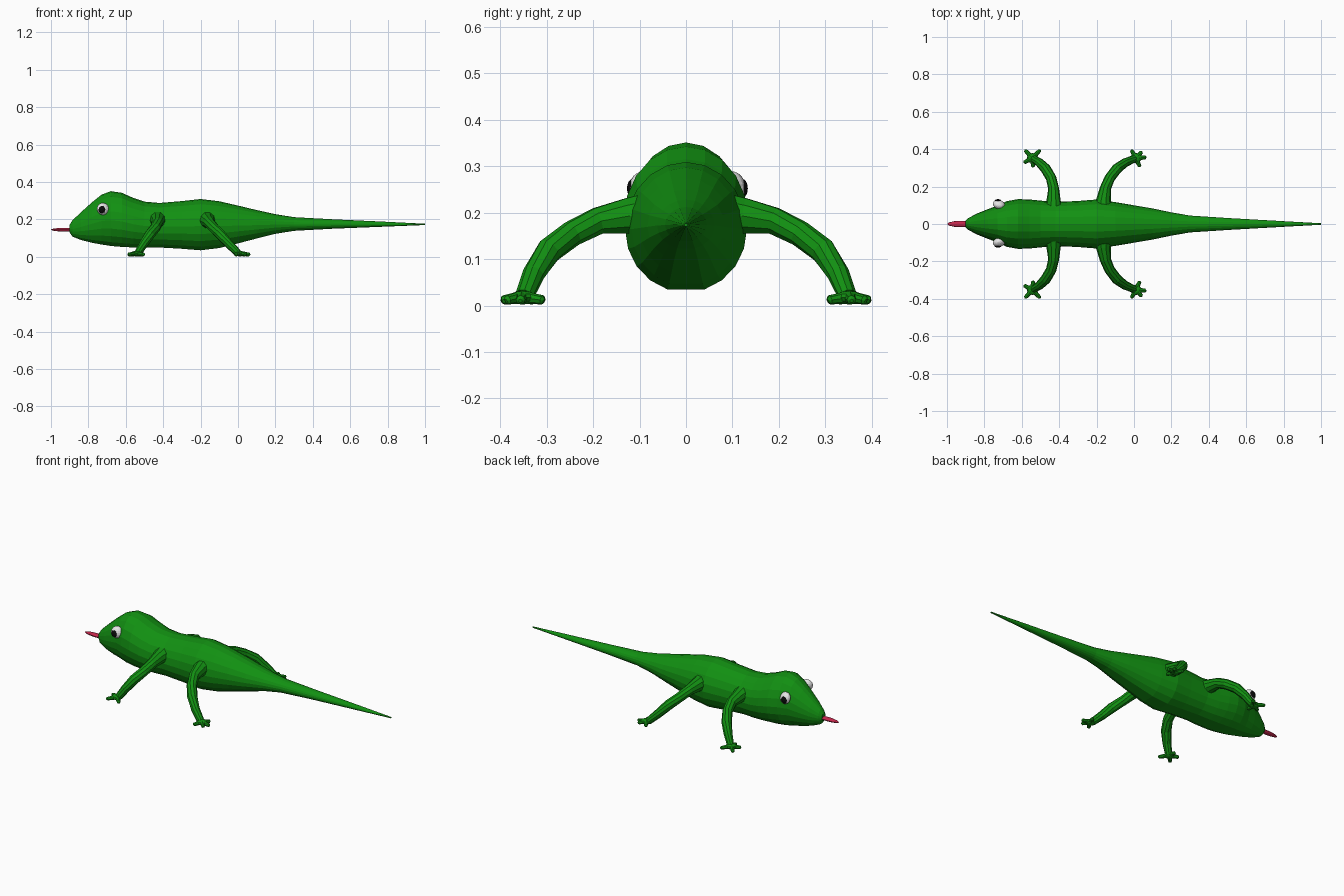
import bpy, bmesh, math
from mathutils import Vector, Matrix

if "Cube" in bpy.data.objects:
    bpy.data.objects.remove(bpy.data.objects["Cube"])

def material(name, rgb):
    m = bpy.data.materials.new(name)
    m.diffuse_color = (*rgb, 1)
    m.use_nodes = True
    m.node_tree.nodes["Principled BSDF"].inputs["Base Color"].default_value = m.diffuse_color
    return m

green = material("leaf green", (0.006, 0.28, 0.006))
white = material("eye white", (0.8, 0.8, 0.8))
black = material("pupil black", (0.003, 0.003, 0.003))
red = material("tongue red", (0.55, 0.02, 0.07))

def finish(name, bm, mat):
    bmesh.ops.recalc_face_normals(bm, faces=bm.faces)
    me = bpy.data.meshes.new(name)
    bm.to_mesh(me)
    bm.free()
    me.materials.append(mat)
    ob = bpy.data.objects.new(name, me)
    bpy.context.collection.objects.link(ob)
    return ob

def loft(bm, rings):
    loops = [[bm.verts.new(p) for p in r] for r in rings]
    n = len(loops[0])
    for a, b in zip(loops, loops[1:]):
        for i in range(n):
            j = (i + 1) % n
            bm.faces.new((a[i], a[j], b[j], b[i]))
    bm.faces.new(loops[0])
    bm.faces.new(loops[-1])

def tube(bm, pts, n=10):
    # pts: (x, y, z, radius); rings stand across the path
    ps = [Vector(p[:3]) for p in pts]
    rings = []
    for i, p in enumerate(ps):
        t = (ps[min(i + 1, len(ps) - 1)] - ps[max(i - 1, 0)]).normalized()
        u = t.cross(Vector((0, 0, 1))).normalized()
        v = u.cross(t)
        rings.append([p + pts[i][3] * (u * math.cos(k * math.tau / n) + v * math.sin(k * math.tau / n))
                      for k in range(n)])
    loft(bm, rings)

def ellipsoid(name, loc, size, mat, rot=None, seg=16, rows=10):
    bm = bmesh.new()
    m = Matrix.Translation(loc) @ (rot or Matrix()) @ Matrix.Diagonal((*size, 1))
    bmesh.ops.create_uvsphere(bm, u_segments=seg, v_segments=rows, radius=1, matrix=m)
    return finish(name, bm, mat)

# Body from snout to tail tip: x, half width, bottom, top
SECTIONS = [
    (-0.90, 0.018, 0.130, 0.172), (-0.885, 0.032, 0.108, 0.195), (-0.84, 0.056, 0.090, 0.238),
    (-0.78, 0.080, 0.075, 0.292), (-0.73, 0.098, 0.066, 0.332), (-0.68, 0.122, 0.058, 0.351),
    (-0.62, 0.133, 0.053, 0.342), (-0.56, 0.131, 0.050, 0.315), (-0.50, 0.125, 0.049, 0.295),
    (-0.42, 0.118, 0.050, 0.288), (-0.30, 0.123, 0.043, 0.298), (-0.20, 0.131, 0.035, 0.309),
    (-0.10, 0.117, 0.047, 0.297), (0.0, 0.100, 0.072, 0.274), (0.10, 0.083, 0.098, 0.250),
    (0.20, 0.062, 0.123, 0.228), (0.30, 0.045, 0.139, 0.212), (0.50, 0.032, 0.150, 0.201),
    (0.80, 0.015, 0.162, 0.187), (1.0, 0.004, 0.170, 0.177)]
N = 20
rings = []
for x, w, lo, hi in SECTIONS:
    mid = lo + (hi - lo) * 0.47
    ring = []
    for k in range(N):
        a = k * math.tau / N
        s, c = math.sin(a), math.cos(a)
        if c > 0:
            z = mid + (hi - mid) * c
        else:  # flat belly strip
            z = mid + (mid - lo) * max(c / math.cos(math.tau / N), -1)
        ring.append((x, w * s, z))
    rings.append(ring)
bm = bmesh.new()
loft(bm, rings)
finish("body", bm, green)

# Tongue
ellipsoid("tongue", (-0.925, 0, 0.145), (0.075, 0.017, 0.010), red, seg=12, rows=8)

# Legs and feet
LEGS = {
    "front": ([(-0.43, 0.08, 0.195, 0.050), (-0.43, 0.125, 0.193, 0.038), (-0.43, 0.19, 0.182, 0.029),
               (-0.443, 0.245, 0.155, 0.028), (-0.472, 0.295, 0.118, 0.028), (-0.505, 0.328, 0.068, 0.024),
               (-0.535, 0.348, 0.020, 0.020)],
              (-0.543, 0.352), [(-0.58, 0.392), (-0.505, 0.392), (-0.585, 0.330), (-0.54, 0.308)]),
    "back": ([(-0.165, 0.08, 0.195, 0.050), (-0.163, 0.125, 0.193, 0.040), (-0.153, 0.19, 0.182, 0.030),
              (-0.130, 0.245, 0.155, 0.028), (-0.092, 0.295, 0.118, 0.028), (-0.048, 0.328, 0.068, 0.024),
              (0.0, 0.348, 0.020, 0.020)],
             (0.010, 0.352), [(-0.012, 0.392), (0.040, 0.384), (0.060, 0.356), (0.030, 0.310)]),
}
for place, (path, foot, toes) in LEGS.items():
    for side, s in (("right", 1), ("left", -1)):
        bm = bmesh.new()
        tube(bm, [(x, y * s, z, r) for x, y, z, r in path])
        finish(f"{place}_leg_{side}", bm, green)
        bm = bmesh.new()
        m = Matrix.Translation((foot[0], foot[1] * s, 0.017)) @ Matrix.Diagonal((0.030, 0.028, 0.015, 1))
        bmesh.ops.create_uvsphere(bm, u_segments=10, v_segments=6, radius=1, matrix=m)
        for tx, ty in toes:
            tube(bm, [(foot[0], foot[1] * s, 0.018, 0.015),
                      (foot[0] * 0.3 + tx * 0.7, (foot[1] * 0.3 + ty * 0.7) * s, 0.014, 0.011),
                      (tx, ty * s, 0.012, 0.010), (tx * 1.0 + (tx - foot[0]) * 0.1,
                       (ty + (ty - foot[1]) * 0.1) * s, 0.010, 0.004)], 8)
        finish(f"{place}_foot_{side}", bm, green)

# Eyes with dark pupils
for side, s, y in (("right", 1, 0.104), ("left", -1, 0.098)):
    ellipsoid(f"eye_{side}", (-0.722, y * s, 0.256), (0.033, 0.024, 0.033), white,
              Matrix.Rotation(math.radians(-15 * s), 4, 'Z') @ Matrix.Rotation(math.radians(15 * s), 4, 'X'))
    ellipsoid(f"pupil_{side}", (-0.727, (y + 0.018) * s, 0.252), (0.019, 0.011, 0.020), black,
              seg=12, rows=8)
